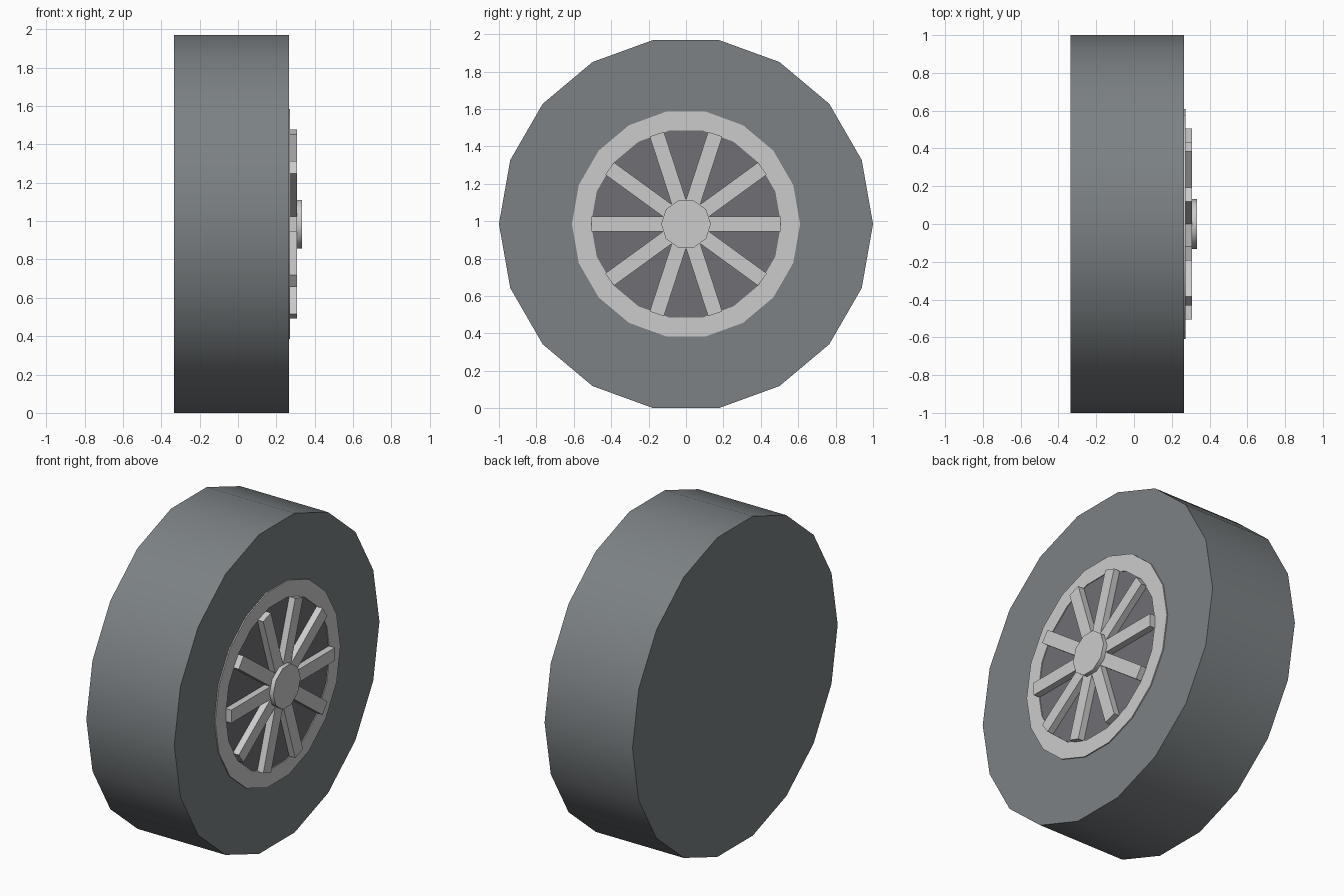
import bpy
import bmesh
from math import cos, sin, pi, radians
from mathutils import Matrix

if "Cube" in bpy.data.objects:
    bpy.data.objects.remove(bpy.data.objects["Cube"])

AXLE_Z = cos(radians(10))  # wheel rests on one flat of its 18 sides


def material(name, color):
    m = bpy.data.materials.new(name)
    m.diffuse_color = (*color, 1)
    m.use_nodes = True
    m.node_tree.nodes["Principled BSDF"].inputs["Base Color"].default_value = m.diffuse_color
    return m


def finish(name, bm, mat=None, smooth=True):
    bmesh.ops.recalc_face_normals(bm, faces=bm.faces[:])
    me = bpy.data.meshes.new(name)
    bm.to_mesh(me)
    bm.free()
    ob = bpy.data.objects.new(name, me)
    bpy.context.collection.objects.link(ob)
    ob.location.z = AXLE_Z
    if mat:
        me.materials.append(mat)
    if smooth:
        bpy.ops.object.select_all(action='DESELECT')
        ob.select_set(True)
        bpy.context.view_layer.objects.active = ob
        bpy.ops.object.shade_smooth_by_angle(angle=radians(40))
    return ob


def circle(bm, x, r, sides):
    return [bm.verts.new((x, r * cos(2 * pi * i / sides), r * sin(2 * pi * i / sides)))
            for i in range(sides)]


def lathe(name, profile, sides, mat=None, closed=False):
    """Revolve (x, radius) points about the axle; cap the ends unless closed."""
    bm = bmesh.new()
    rings = [circle(bm, x, r, sides) for x, r in profile]
    pairs = list(zip(rings, rings[1:]))
    if closed:
        pairs.append((rings[-1], rings[0]))
    else:
        bm.faces.new(rings[0])
        bm.faces.new(rings[-1])
    for a, b in pairs:
        for i in range(sides):
            j = (i + 1) % sides
            bm.faces.new((a[i], a[j], b[j], b[i]))
    return finish(name, bm, mat)


rubber = material("rubber", (0.2, 0.22, 0.23))
dark = material("dark_metal", (0.16, 0.156, 0.176))

# Tire, dark backing plate, rim ring and hub cap
lathe("tire", [(-0.335, 1.0), (0.265, 1.0)], 18, rubber)
lathe("backing_plate", [(0.255, 0.56), (0.267, 0.56)], 18, dark)
lathe("rim_ring", [(0.255, 0.61), (0.272, 0.61), (0.272, 0.508), (0.255, 0.508)], 18, closed=True)
lathe("hub_cap", [(0.26, 0.133), (0.334, 0.133)], 10)

# Five bars across the wheel make ten spokes
bm = bmesh.new()
for i in range(5):
    bmesh.ops.create_cube(bm, size=1, matrix=Matrix.Rotation(i * pi / 5, 4, 'X')
                          @ Matrix.Translation((0.283, 0, 0))
                          @ Matrix.Diagonal((0.05, 1.01, 0.08, 1)))
finish("spokes", bm, smooth=False)
